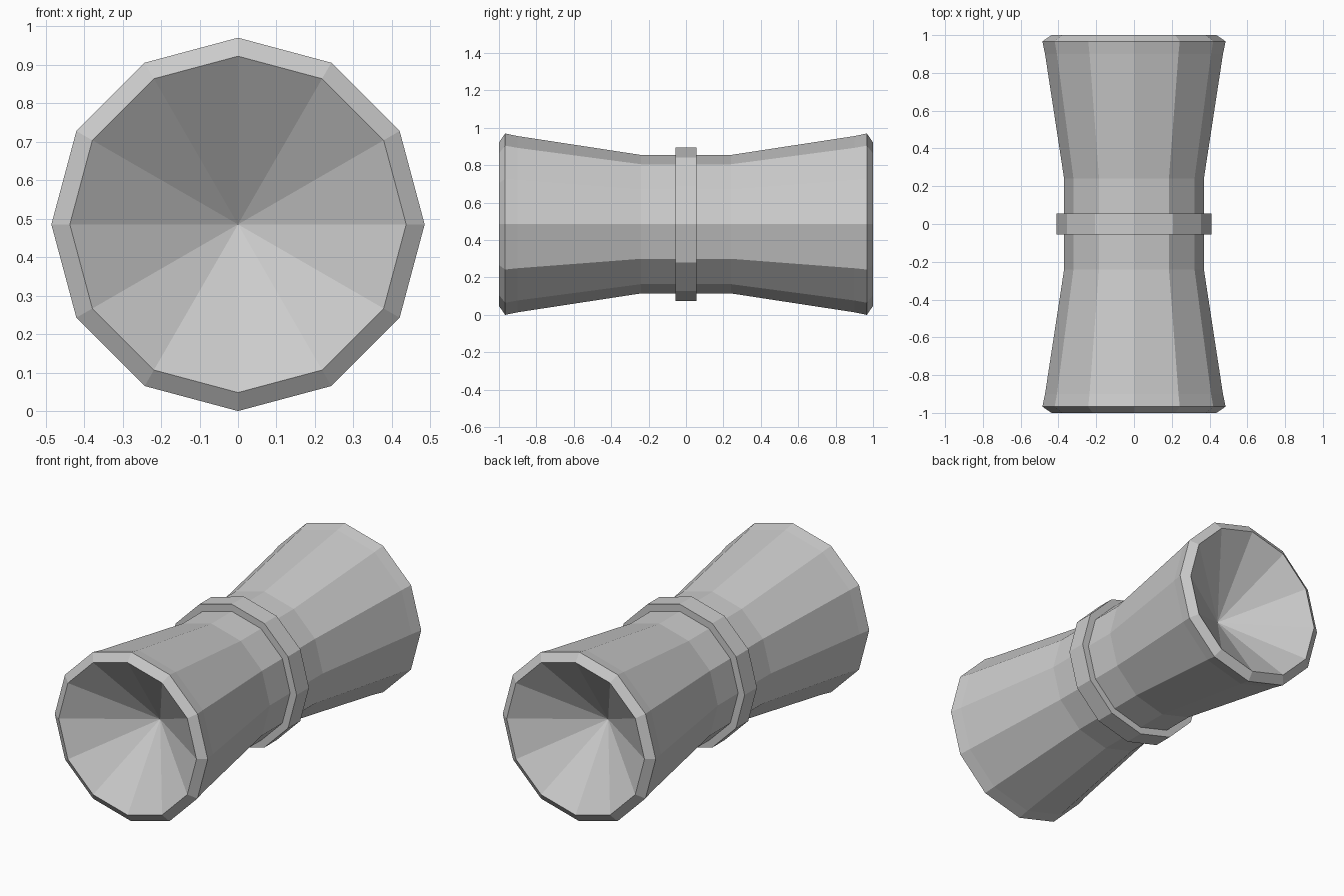
import bpy, bmesh
from math import sin, cos, pi

if "Cube" in bpy.data.objects:
    bpy.data.objects.remove(bpy.data.objects["Cube"])

SIDES = 12
R = 0.485  # largest radius, also the height of the axis


def lathe(name, profile, closed=False):
    """Revolve (radius, y) points around the horizontal y axis; radius 0 makes a tip."""
    bm = bmesh.new()
    rings = []
    for r, y in profile:
        if r == 0:
            rings.append([bm.verts.new((0, y, R))] * SIDES)
        else:
            rings.append([bm.verts.new((r * cos(2 * pi * i / SIDES), y,
                                        R + r * sin(2 * pi * i / SIDES)))
                          for i in range(SIDES)])
    pairs = list(zip(rings, rings[1:]))
    if closed:
        pairs.append((rings[-1], rings[0]))
    for a, b in pairs:
        for i in range(SIDES):
            j = (i + 1) % SIDES
            corners = list(dict.fromkeys((a[i], a[j], b[j], b[i])))
            bm.faces.new(corners)
    bmesh.ops.recalc_face_normals(bm, faces=bm.faces)
    mesh = bpy.data.meshes.new(name)
    bm.to_mesh(mesh)
    bm.free()
    obj = bpy.data.objects.new(name, mesh)
    bpy.context.collection.objects.link(obj)
    return obj


# Double cup: conical hollow, bevelled rim, flared wall, straight waist, mirrored
half = [(0, -0.705), (0.437, -1.0), (R, -0.967), (0.471, -0.90), (0.37, -0.24)]
lathe("double_cup_body", half + [(r, -y) for r, y in reversed(half)])

# Raised band around the waist
lathe("waist_band", [(0.365, -0.056), (0.411, -0.056), (0.411, 0.056), (0.365, 0.056)],
      closed=True)
